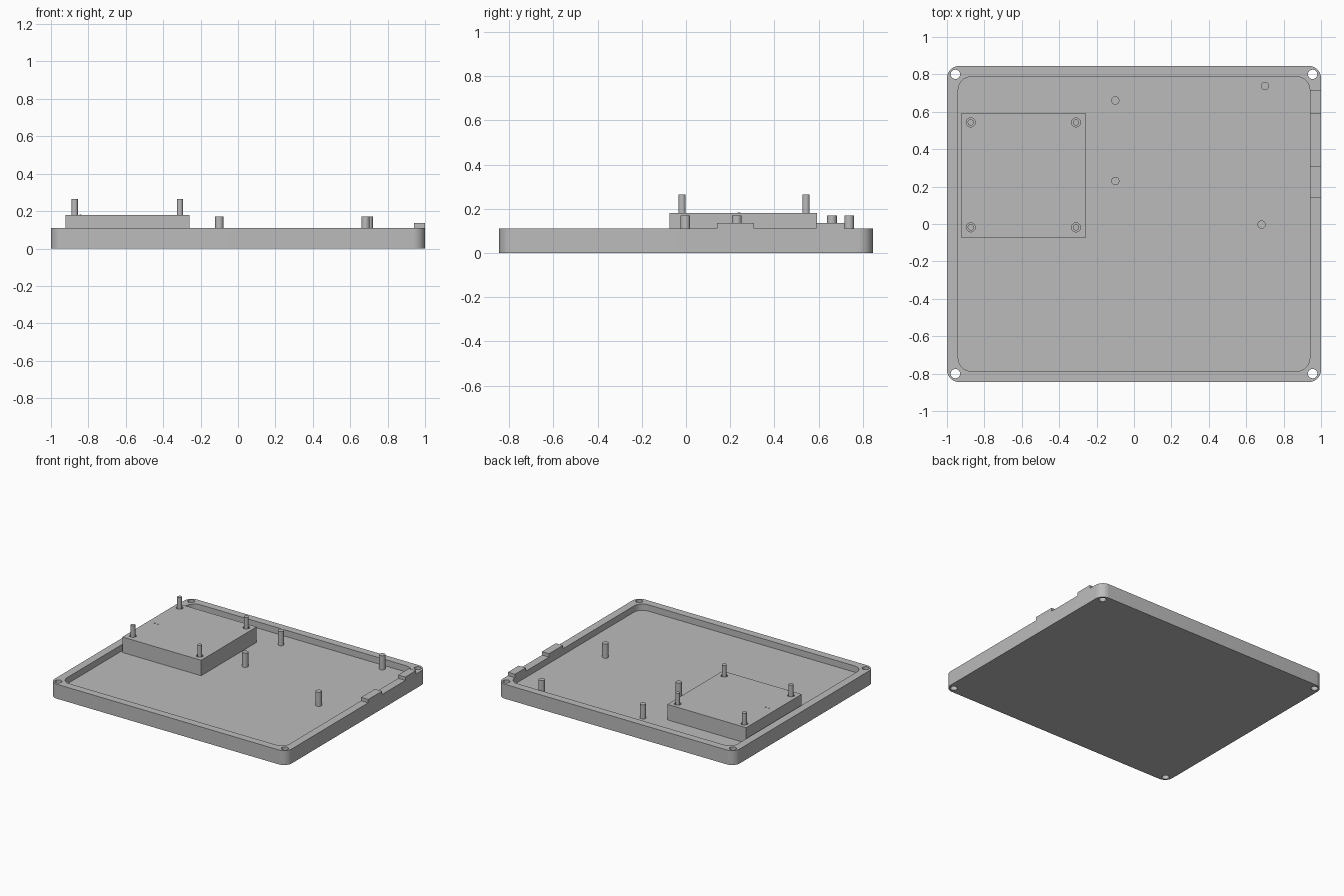
import bpy, bmesh, math

cube = bpy.data.objects.get("Cube")
if cube:
    bpy.data.objects.remove(cube)

GREY = (0.5, 0.5, 0.5, 1)
mat = bpy.data.materials.new("plain grey")
mat.use_nodes = True
mat.diffuse_color = GREY
mat.node_tree.nodes["Principled BSDF"].inputs["Base Color"].default_value = GREY

FLOOR, RIM = 0.062, 0.11


def prism(name, outline, z0, z1):
    """Extrude a closed outline straight up."""
    bm = bmesh.new()
    low = [bm.verts.new((x, y, z0)) for x, y in outline]
    high = [bm.verts.new((x, y, z1)) for x, y in outline]
    bm.faces.new(low[::-1])
    bm.faces.new(high)
    n = len(outline)
    for i in range(n):
        j = (i + 1) % n
        bm.faces.new((low[i], low[j], high[j], high[i]))
    mesh = bpy.data.meshes.new(name)
    bm.to_mesh(mesh)
    bm.free()
    mesh.materials.append(mat)
    obj = bpy.data.objects.new(name, mesh)
    bpy.context.collection.objects.link(obj)
    return obj


def rounded(hx, hy, r, steps=10):
    """Rounded rectangle centred on the origin."""
    pts = []
    for k, (sx, sy) in enumerate([(1, 1), (-1, 1), (-1, -1), (1, -1)]):
        for i in range(steps + 1):
            a = (k + i / steps) * math.pi / 2
            pts.append((sx * (hx - r) + r * math.cos(a), sy * (hy - r) + r * math.sin(a)))
    return pts


def rect(x0, x1, y0, y1):
    return [(x0, y0), (x1, y0), (x1, y1), (x0, y1)]


def circle(x, y, r, n=32):
    return [(x + r * math.cos(i * math.tau / n), y + r * math.sin(i * math.tau / n)) for i in range(n)]


def cut(obj, cutter):
    mod = obj.modifiers.new("cut", "BOOLEAN")
    mod.operation = "DIFFERENCE"
    mod.solver = "EXACT"
    mod.object = cutter
    cutter.hide_render = True
    cutter.hide_set(True)
    cutter.display_type = "WIRE"


def smooth(obj):
    bpy.ops.object.select_all(action="DESELECT")
    obj.select_set(True)
    bpy.context.view_layer.objects.active = obj
    bpy.ops.object.shade_smooth_by_angle(angle=math.radians(30))


# Shallow tray with a rounded pocket and a through hole in each corner
tray = prism("tray", rounded(1, 0.845, 0.065), 0, RIM)
cut(tray, prism("pocket_cutter", rounded(0.94, 0.787, 0.07), FLOOR, 0.3))
for sx in (-1, 1):
    for sy in (-1, 1):
        cut(tray, prism("corner_hole_cutter", circle(sx * 0.955, sy * 0.80, 0.025), -0.1, 0.3))
smooth(tray)

# Raised tabs on the left rim
for y0, y1 in ((0.14, 0.307), (0.587, 0.717)):
    prism("rim_tab", rect(0.94, 1, y0, y1), RIM - 0.01, 0.136)

# Raised block with clearance holes and a tall pin in each
block = prism("raised_block", rect(-0.923, -0.258, -0.075, 0.593), FLOOR - 0.004, 0.18)
for x in (-0.873, -0.31):
    for y in (-0.018, 0.543):
        cut(block, prism("pin_hole_cutter", circle(x, y, 0.024), FLOOR, 0.3))
        smooth(prism("tall_pin", circle(x, y, 0.0165), FLOOR - 0.004, 0.264))
smooth(block)

# Tiny marks on the block
for x in (-0.868, -0.842):
    prism("block_mark", circle(x, 0.24, 0.006, 12), 0.179, 0.182)

# Short standing posts on the floor
for x, y in ((-0.1, 0.66), (-0.1, 0.23), (0.70, 0.738), (0.682, -0.003)):
    smooth(prism("short_post", circle(x, y, 0.022), FLOOR - 0.004, 0.17))
